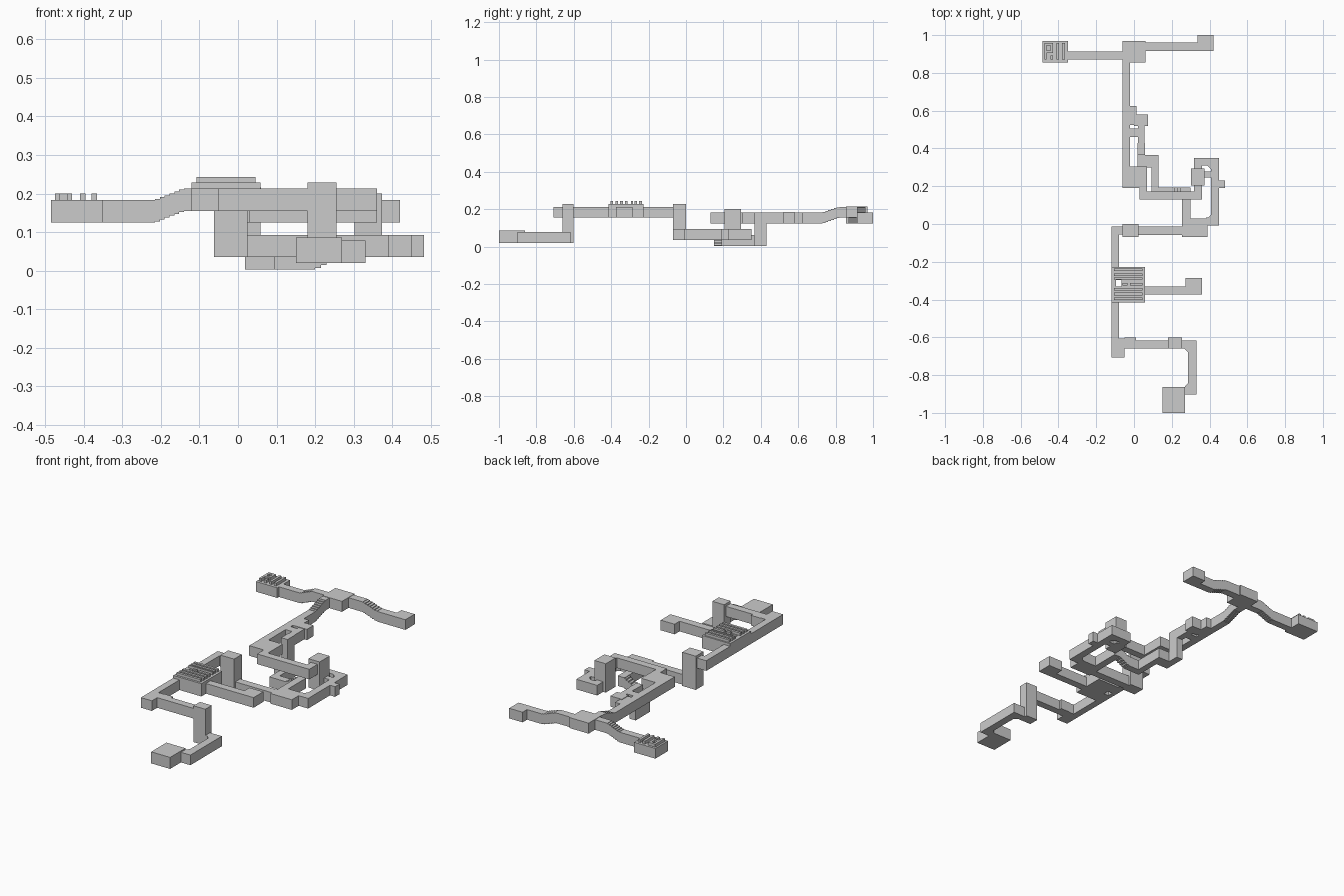
import bpy, bmesh

stone = bpy.data.materials.new("grey_stone")
stone.diffuse_color = (0.6, 0.6, 0.6, 1)


def add_box(bm, x0, x1, y0, y1, z0, z1):
    r = bmesh.ops.create_cube(bm, size=1)
    for v in r["verts"]:
        v.co = ((x0 + x1) / 2 + v.co.x * (x1 - x0),
                (y0 + y1) / 2 + v.co.y * (y1 - y0),
                (z0 + z1) / 2 + v.co.z * (z1 - z0))


def finish(name, bm):
    bmesh.ops.recalc_face_normals(bm, faces=bm.faces)
    me = bpy.data.meshes.new(name)
    bm.to_mesh(me)
    bm.free()
    me.materials.append(stone)
    bpy.context.collection.objects.link(bpy.data.objects.new(name, me))


def boxes(name, *items):
    bm = bmesh.new()
    for b in items:
        add_box(bm, *b)
    finish(name, bm)


def stairs(name, axis, a, b, c0, c1, za, zb, h=0.058, n=6):
    """Stepped passage from a to b, floor going from za to zb."""
    out = []
    for i in range(n):
        p, q = sorted((a + (b - a) * i / n, a + (b - a) * (i + 1) / n))
        z = za + (zb - za) * (i + 0.5) / n
        out.append((p, q, c0, c1, z, z + h) if axis == "x" else (c0, c1, p, q, z, z + h))
    boxes(name, *out)


def corner(name, x, y, dx, dy, z0, z1):
    """Triangular fill in an inside corner."""
    bm = bmesh.new()
    vs = [bm.verts.new((px, py, z0)) for px, py in ((x, y), (x + dx, y), (x, y + dy))]
    f = bm.faces.new(vs)
    r = bmesh.ops.extrude_face_region(bm, geom=[f])
    for v in r["geom"]:
        if isinstance(v, bmesh.types.BMVert):
            v.co.z = z1
    finish(name, bm)


# Three height bands: back level, middle level and upper level
B0, B1 = 0.125, 0.183
U0, U1 = 0.155, 0.213
M0, M1 = 0.035, 0.093
G0, G1 = 0.003, 0.061
F0, F1 = 0.02, 0.078

# Back wing: hub with two arms going down to end rooms
boxes("back_hub", (-0.062, 0.06, 0.855, 0.97, U0, 0.215))
boxes("back_left_room", (-0.485, -0.35, 0.855, 0.97, B0, B1))
boxes("back_left_passage", (-0.35, -0.215, 0.87, 0.912, B0, B1),
      (-0.14, -0.06, 0.87, 0.912, U0, U1))
stairs("back_left_stairs", "x", -0.215, -0.14, 0.87, 0.912, B0, U0)
boxes("back_right_passage", (0.06, 0.15, 0.915, 0.96, U0, U1),
      (0.24, 0.335, 0.915, 0.96, B0, B1))
stairs("back_right_stairs", "x", 0.15, 0.24, 0.915, 0.96, U0, B0)
boxes("back_right_room", (0.335, 0.42, 0.915, 1.0, B0, B1))

# Raised ribs on the back left room
T = 0.2
boxes("back_left_ribs",
      (-0.475, -0.462, 0.87, 0.957, B1, T), (-0.462, -0.43, 0.944, 0.957, B1, T),
      (-0.443, -0.43, 0.905, 0.957, B1, T), (-0.462, -0.43, 0.905, 0.918, B1, T),
      (-0.443, -0.43, 0.87, 0.893, B1, T),
      (-0.41, -0.396, 0.87, 0.957, B1, T), (-0.38, -0.366, 0.87, 0.957, B1, T))

# Central spine running forward from the hub
stairs("spine_stairs", "y", 0.82, 0.73, -0.062, -0.02, U0, B0)
boxes("spine_passage", (-0.062, -0.02, 0.82, 0.855, U0, U1),
      (-0.062, -0.02, 0.62, 0.73, B0, B1), (-0.062, -0.02, 0.30, 0.53, B0, B1))
boxes("spine_room", (-0.062, 0.012, 0.525, 0.625, B0, B1))
boxes("side_room", (0.0, 0.073, 0.52, 0.58, B0, 0.186))
boxes("side_passage", (0.02, 0.056, 0.41, 0.52, B0, B1),
      (-0.02, 0.02, 0.46, 0.505, B0, B1))
boxes("back_shaft", (0.018, 0.058, 0.365, 0.43, G0, B1))
boxes("middle_room", (-0.062, 0.07, 0.19, 0.305, B0, B1))
boxes("bridge_passage", (0.03, 0.07, 0.13, 0.19, B0, B1),
      (0.03, 0.36, 0.13, 0.172, B0, B1), (0.318, 0.36, 0.13, 0.21, B0, B1))

# Lowest passage under the bridge
boxes("low_passage", (0.018, 0.13, 0.30, 0.366, G0, G1),
      (0.093, 0.13, 0.15, 0.30, G0, G1), (0.093, 0.20, 0.15, 0.192, G0, G1))
stairs("low_stairs", "x", 0.20, 0.26, 0.15, 0.192, G0, M0, n=4)

# Lower loop around the right side
boxes("loop_shaft", (0.302, 0.374, 0.205, 0.295, M0, 0.2))
boxes("loop_passage", (0.318, 0.36, 0.29, 0.35, M0, M1),
      (0.318, 0.45, 0.31, 0.35, M0, M1), (0.408, 0.45, -0.008, 0.31, M0, M1),
      (0.38, 0.408, -0.008, 0.034, M0, M1), (0.255, 0.298, 0.0, 0.192, M0, M1),
      (0.298, 0.41, -0.005, 0.03, M0, M1), (0.374, 0.408, 0.245, 0.278, M0, M1))
boxes("loop_nub", (0.45, 0.482, 0.19, 0.23, M0, M1))
boxes("loop_room", (0.255, 0.39, -0.07, 0.0, M0, M1))
corner("loop_corner_front", 0.408, 0.03, -0.02, 0.02, M0, M1)
corner("loop_corner_back", 0.408, 0.31, -0.02, -0.02, M0, M1)
boxes("middle_passage", (0.02, 0.26, -0.058, -0.014, M0, M1))
boxes("middle_shaft", (-0.062, 0.024, -0.07, 0.0, M0, 0.228))

# Upper front passage
boxes("upper_passage", (-0.12, -0.062, -0.055, -0.012, U0, U1),
      (-0.12, -0.08, -0.23, -0.012, U0, U1), (-0.12, -0.08, -0.61, -0.41, U0, U1))

# Large ribbed room, built around a small opening
hx0, hx1, hy0, hy1 = -0.095, -0.065, -0.33, -0.297
boxes("ribbed_room", (-0.12, hx0, -0.415, -0.228, U0, 0.228),
      (hx1, 0.058, -0.415, -0.228, U0, 0.228),
      (hx0, hx1, -0.415, hy0, U0, 0.228), (hx0, hx1, hy1, -0.228, U0, 0.228))
ribs = []
for i in range(7):
    y = -0.243 - i * 0.0255
    if i == 3:
        ribs += [(-0.062, -0.035, y - 0.007, y + 0.007, 0.228, 0.243),
                 (-0.022, 0.045, y - 0.007, y + 0.007, 0.228, 0.243)]
    elif i == 2:
        ribs += [(-0.107, 0.045, y + 0.001, y + 0.01, 0.228, 0.243)]
    else:
        ribs += [(-0.107, 0.045, y - 0.007, y + 0.007, 0.228, 0.243)]
boxes("room_ribs", *ribs)
boxes("east_passage", (0.058, 0.272, -0.373, -0.33, U0, U1))
boxes("east_room", (0.272, 0.36, -0.373, -0.285, U0, U1))

# Front corner, shaft and entry room
boxes("front_corner_room", (-0.12, -0.05, -0.708, -0.605, U0, U1),
      (-0.05, 0.01, -0.66, -0.602, U0, U1))
boxes("front_passage", (0.01, 0.18, -0.66, -0.618, U0, U1))
boxes("front_shaft", (0.18, 0.255, -0.66, -0.602, F0, 0.228))
boxes("entry_passage", (0.255, 0.33, -0.66, -0.618, F0, F1),
      (0.286, 0.33, -0.902, -0.618, F0, F1), (0.27, 0.33, -0.902, -0.86, F0, F1))
corner("entry_corner_back", 0.286, -0.66, -0.018, -0.018, F0, F1)
corner("entry_corner_front", 0.286, -0.86, -0.016, 0.016, F0, F1)
boxes("entry_room", (0.15, 0.27, -1.0, -0.862, F0, 0.086))
